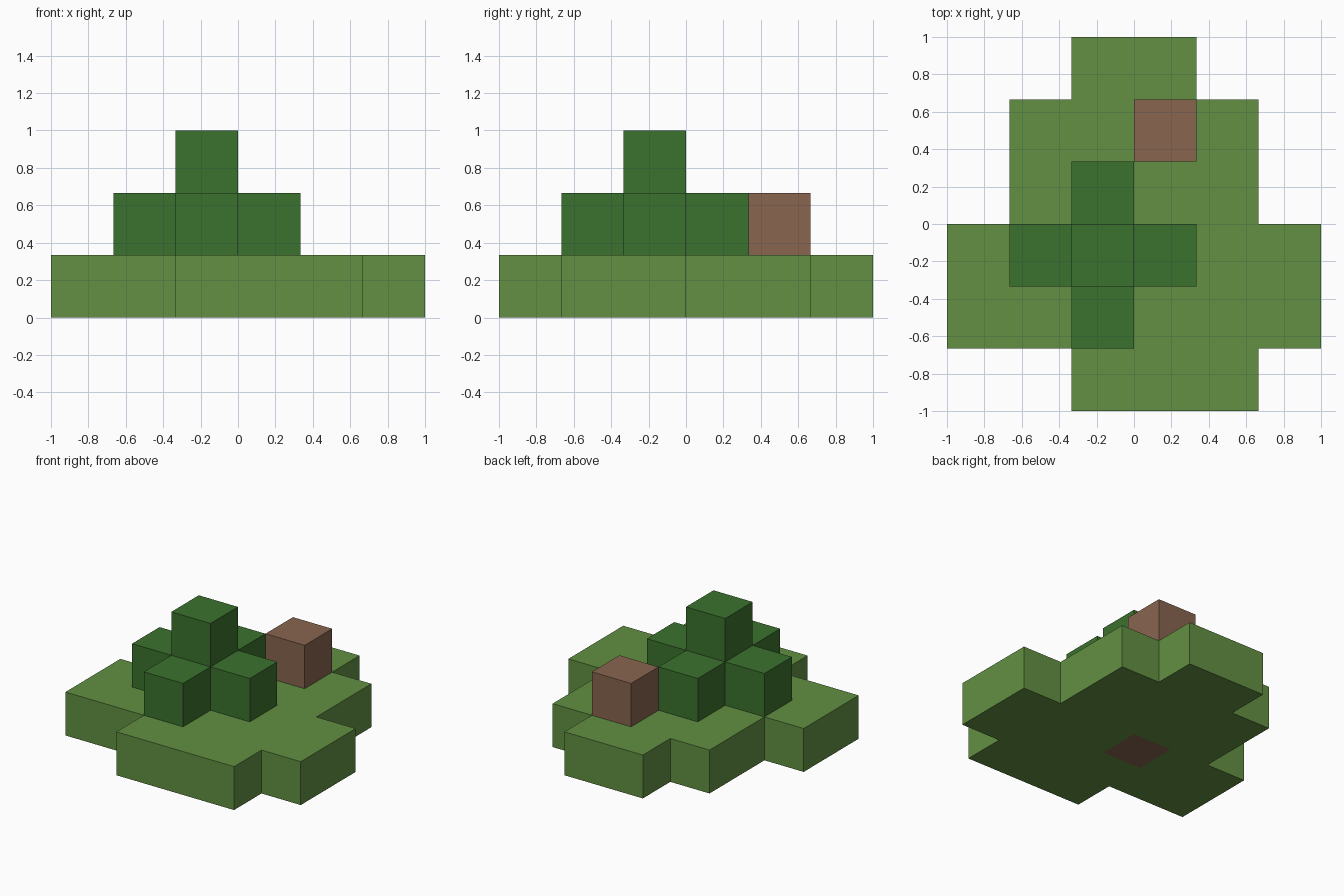
import bpy
import bmesh
from mathutils import Vector

default = bpy.data.objects.get("Cube")
if default:
    bpy.data.objects.remove(default, do_unlink=True)

CELL = 1 / 3  # edge of one block


def srgb(*rgb):
    """Display colour (0-255) to linear RGBA."""
    return [((c / 255 + 0.055) / 1.055) ** 2.4 for c in rgb] + [1.0]


def material(name, colour):
    mat = bpy.data.materials.new(name)
    mat.use_nodes = True
    mat.diffuse_color = colour
    mat.node_tree.nodes["Principled BSDF"].inputs["Base Color"].default_value = colour
    return mat


grass = material("grass green", srgb(98, 144, 66))
leaf = material("leaf green", srgb(59, 113, 46))
bark = material("bark brown", srgb(136, 101, 79))

# Lawn: first and last column of each row, front to back
rows = [(2, 4), (0, 5), (0, 5), (1, 4), (1, 4), (2, 3)]
trunk_cell = (2, 2, 0)
lawn = {(x, y, 0) for y, (a, b) in enumerate(rows) for x in range(a, b + 1)}
lawn.discard(trunk_cell)

# Leaves: a cross of blocks around the trunk with one block on top
crown = {(2 + dx, 2 + dy, 1) for dx, dy in ((0, 0), (1, 0), (-1, 0), (0, 1), (0, -1))}
crown.add((2, 2, 2))

parts = [
    ("lawn", lawn, grass),
    ("tree_trunk", {trunk_cell}, bark),
    ("tree_leaves", crown, leaf),
    ("wood_block", {(3, 4, 1)}, bark),
]
filled = set().union(*(cells for _, cells, _ in parts))


def build_blocks(name, cells, mat):
    """Join blocks into one skin, leaving out faces buried against other blocks."""
    bm = bmesh.new()
    for cell in sorted(cells):
        centre = Vector(cell) + Vector((-2.5, -2.5, 0.5))
        for axis in range(3):
            for sign in (-1, 1):
                n = Vector((0, 0, 0))
                n[axis] = sign
                if tuple(int(c + d) for c, d in zip(cell, n)) in filled:
                    continue
                u = Vector((0, 0, 0))
                u[(axis + 1) % 3] = 1
                v = n.cross(u)
                corners = ((-1, -1), (1, -1), (1, 1), (-1, 1))
                bm.faces.new([bm.verts.new((centre + (n + u * i + v * j) / 2) * CELL)
                              for i, j in corners])
    bmesh.ops.remove_doubles(bm, verts=bm.verts, dist=0.001)
    mesh = bpy.data.meshes.new(name)
    bm.to_mesh(mesh)
    bm.free()
    mesh.materials.append(mat)
    obj = bpy.data.objects.new(name, mesh)
    bpy.context.collection.objects.link(obj)


for part in parts:
    build_blocks(*part)
